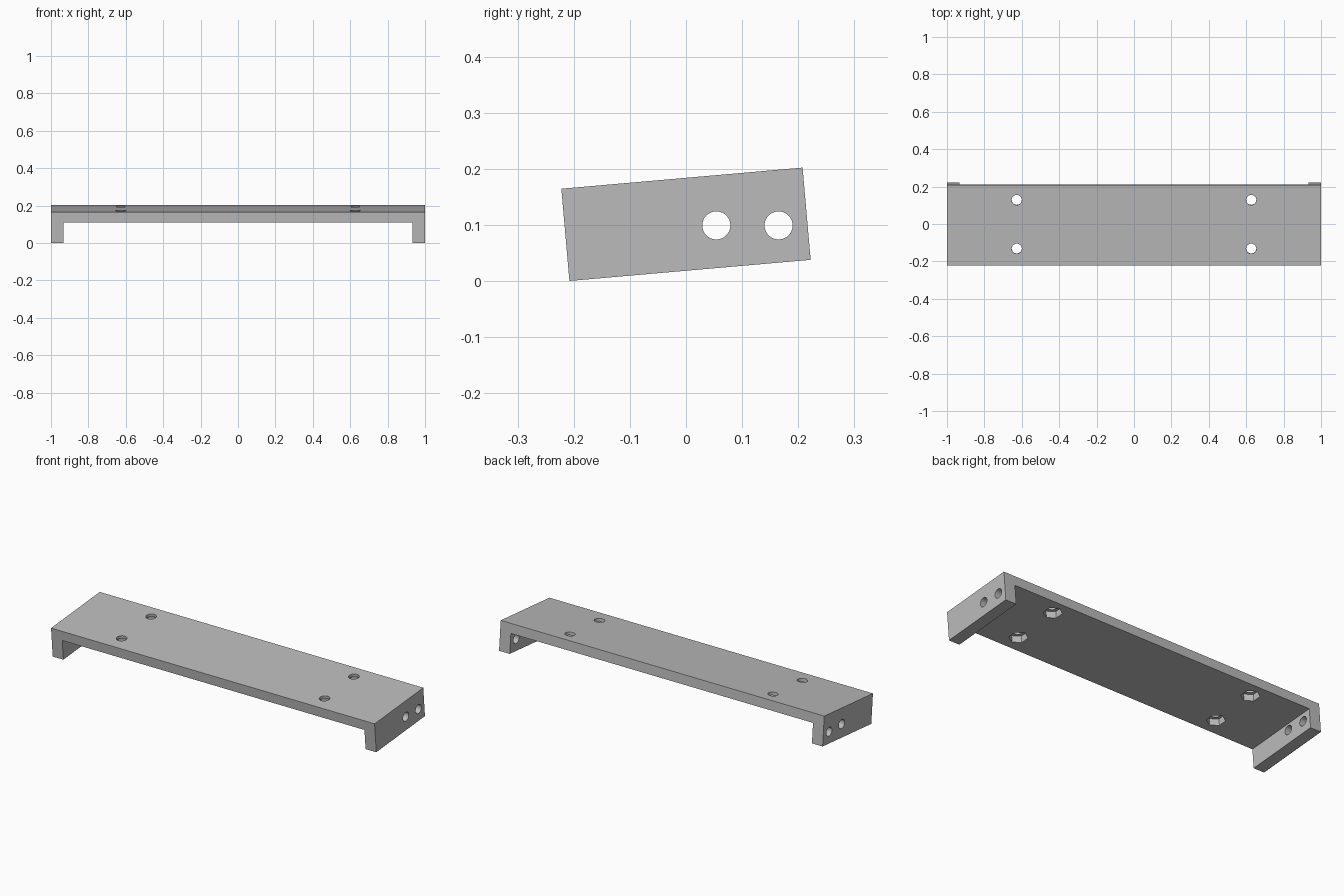
import bpy
import math
from mathutils import Matrix, Vector

if "Cube" in bpy.data.objects:
    bpy.data.objects.remove(bpy.data.objects["Cube"], do_unlink=True)

TILT = Matrix.Rotation(math.radians(5), 4, "X")
CENTRE = Vector((0, 0, 0.101))
DEPTH, HEIGHT = 0.4316, 0.165
LEG, PLATE = 0.066, 0.054

grey = bpy.data.materials.new("plain grey")
grey.use_nodes = True
colour = (0.5, 0.5, 0.5, 1)
grey.diffuse_color = colour
grey.node_tree.nodes["Principled BSDF"].inputs["Base Color"].default_value = colour


def extrude_profile(name, points, depth):
    """Extrude an x-z outline along y, centred on the origin."""
    n = len(points)
    verts = [(x, y, z) for y in (-depth / 2, depth / 2) for x, z in points]
    faces = [tuple(range(n)), tuple(reversed(range(n, 2 * n)))]
    faces += [(i, i + n, (i + 1) % n + n, (i + 1) % n) for i in range(n)]
    mesh = bpy.data.meshes.new(name)
    mesh.from_pydata(verts, [], faces)
    obj = bpy.data.objects.new(name, mesh)
    bpy.context.collection.objects.link(obj)
    return obj


def cut(target, name, sides, radius, length, matrix):
    """Cut a straight prism out of the target."""
    bpy.ops.mesh.primitive_cylinder_add(vertices=sides, radius=radius, depth=length)
    cutter = bpy.context.object
    cutter.name = name
    cutter.hide_render = True
    cutter.data.transform(matrix)
    mod = target.modifiers.new(name, "BOOLEAN")
    mod.operation = "DIFFERENCE"
    mod.solver = "EXACT"
    mod.object = cutter
    bpy.context.view_layer.objects.active = target
    bpy.ops.object.modifier_apply(modifier=mod.name)
    bpy.data.objects.remove(cutter, do_unlink=True)


# Tilted channel: top plate with a leg at each end
h, inner, under = HEIGHT / 2, 1 - LEG, HEIGHT / 2 - PLATE
outline = [(-1, -h), (-inner, -h), (-inner, under), (inner, under),
           (inner, -h), (1, -h), (1, h), (-1, h)]
bracket = extrude_profile("mounting_bracket", outline, DEPTH)
bracket.data.transform(Matrix.Translation(CENTRE) @ TILT)
bracket.data.materials.append(grey)

# Side holes through both legs
for y in (0.054, 0.165):
    cut(bracket, "side_hole", 48, 0.025, 3,
        Matrix.Translation((0, y, 0.099)) @ Matrix.Rotation(math.pi / 2, 4, "Y"))

# Screw holes with hexagonal nut pockets on the underside
for x in (-0.627, 0.627):
    for y in (-0.132, 0.128):
        top = Matrix.Translation((x, y, 0.186 + y * math.tan(math.radians(5)))) @ TILT
        cut(bracket, "screw_hole", 48, 0.027, 0.3, top)
        cut(bracket, "nut_pocket", 6, 0.048, 0.08,
            top @ Matrix.Translation((0, 0, -PLATE + 0.035 - 0.04)))

bpy.context.view_layer.objects.active = bracket
bracket.select_set(True)
bpy.ops.object.shade_smooth_by_angle(angle=math.radians(30))
